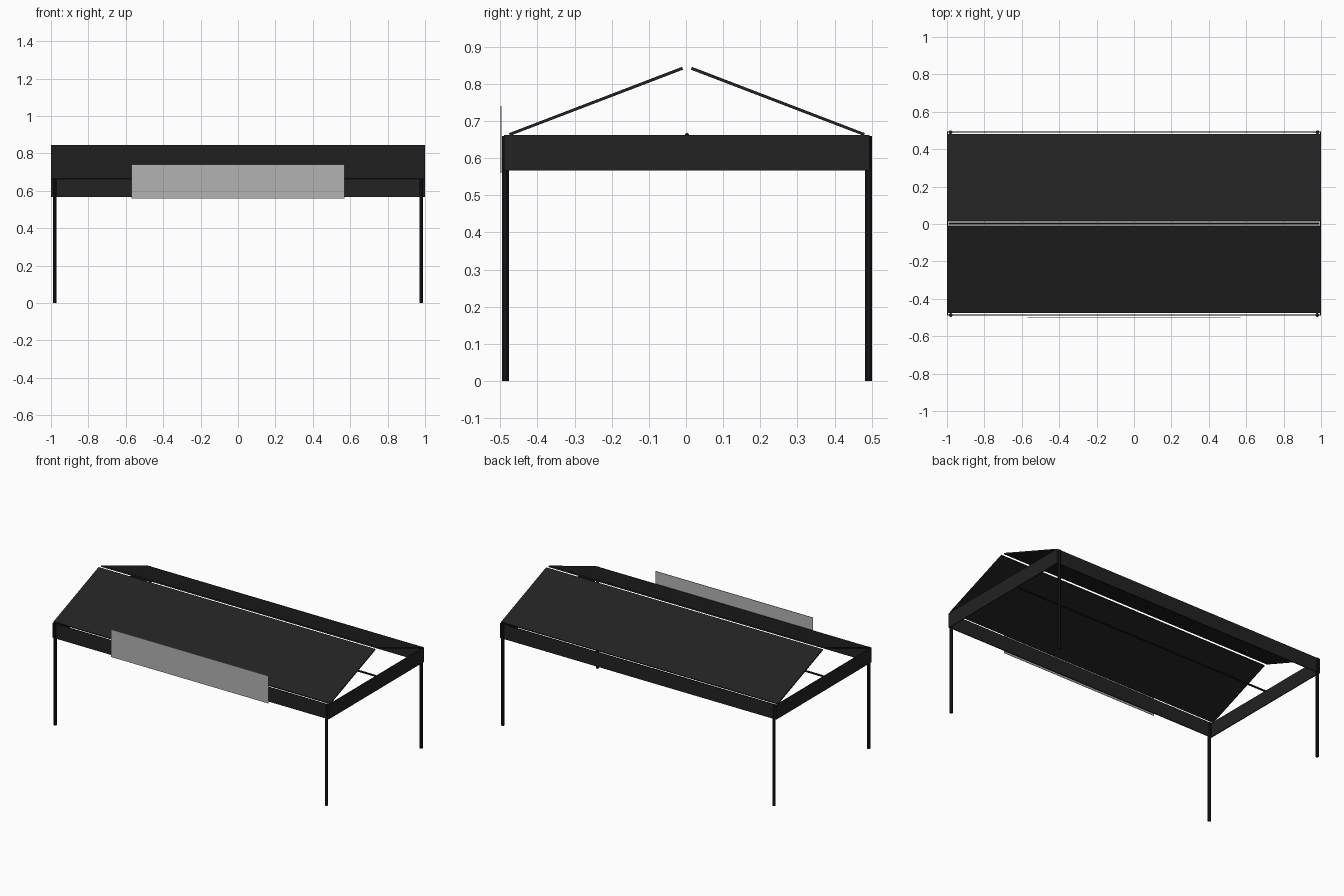
import bpy, bmesh, math
from mathutils import Matrix

if "Cube" in bpy.data.objects:
    bpy.data.objects.remove(bpy.data.objects["Cube"])


def material(name, v):
    m = bpy.data.materials.new(name)
    m.diffuse_color = (v, v, v, 1)
    m.use_nodes = True
    m.node_tree.nodes["Principled BSDF"].inputs["Base Color"].default_value = m.diffuse_color
    return m


BLACK = material("charcoal", 0.016)
DARK = material("dark_metal", 0.010)
GREY = material("sign_grey", 0.45)
YC = 0.0025  # frame centre; the sign board shifts it slightly back


def finish(bm, name, mat):
    bmesh.ops.recalc_face_normals(bm, faces=bm.faces)
    me = bpy.data.meshes.new(name)
    bm.to_mesh(me)
    bm.free()
    me.materials.append(mat)
    ob = bpy.data.objects.new(name, me)
    bpy.context.collection.objects.link(ob)
    return ob


def box(name, lo, hi, mat):
    bm = bmesh.new()
    bmesh.ops.create_cube(bm, size=1)
    for v in bm.verts:
        v.co = [(a + b) / 2 + c * (b - a) for a, b, c in zip(lo, hi, v.co)]
    return finish(bm, name, mat)


def rod(name, centre, length, radius, axis, mat, sides=8):
    bm = bmesh.new()
    m = Matrix.Translation(centre)
    if axis == 'X':
        m = m @ Matrix.Rotation(math.pi / 2, 4, 'Y')
    m = m @ Matrix.Rotation(math.pi / sides, 4, 'Z')
    bmesh.ops.create_cone(bm, cap_ends=True, segments=sides, radius1=radius,
                          radius2=radius, depth=length, matrix=m)
    return finish(bm, name, mat)


def roof_panel(name, s):
    # sloping slab from eave to ridge, extruded along x
    profile = [(0.476, 0.660), (0.0105, 0.838), (0.0135, 0.8455), (0.479, 0.667)]
    bm = bmesh.new()
    f = bm.faces.new([bm.verts.new((-1, YC + s * y, z)) for y, z in profile])
    ext = bmesh.ops.extrude_face_region(bm, geom=[f])["geom"]
    bmesh.ops.translate(bm, vec=(2, 0, 0),
                        verts=[g for g in ext if isinstance(g, bmesh.types.BMVert)])
    return finish(bm, name, BLACK)


for s, side in ((-1, "front"), (1, "back")):
    roof_panel(side + "_roof_panel", s)
    # thin fascia under each eave
    y = YC + s * 0.489
    box(side + "_fascia", (-1, y - 0.003, 0.567), (1, y + 0.003, 0.662), BLACK)
    # corner posts
    for t, end in ((-1, "left"), (1, "right")):
        rod(f"{side}_{end}_post", (t * 0.981, y, 0.33), 0.66, 0.0102, 'Z', DARK)

# end fascias
for t, end in ((-1, "left"), (1, "right")):
    x = t * 0.9965
    box(end + "_fascia", (x - 0.003, YC - 0.492, 0.567), (x + 0.003, YC + 0.492, 0.662), BLACK)

# central tie rod under the ridge
rod("tie_rod", (0, YC, 0.662), 1.986, 0.006, 'X', DARK)

# blank sign board on the front
box("sign_board", (-0.57, -0.5, 0.56), (0.57, -0.4965, 0.74), GREY)
